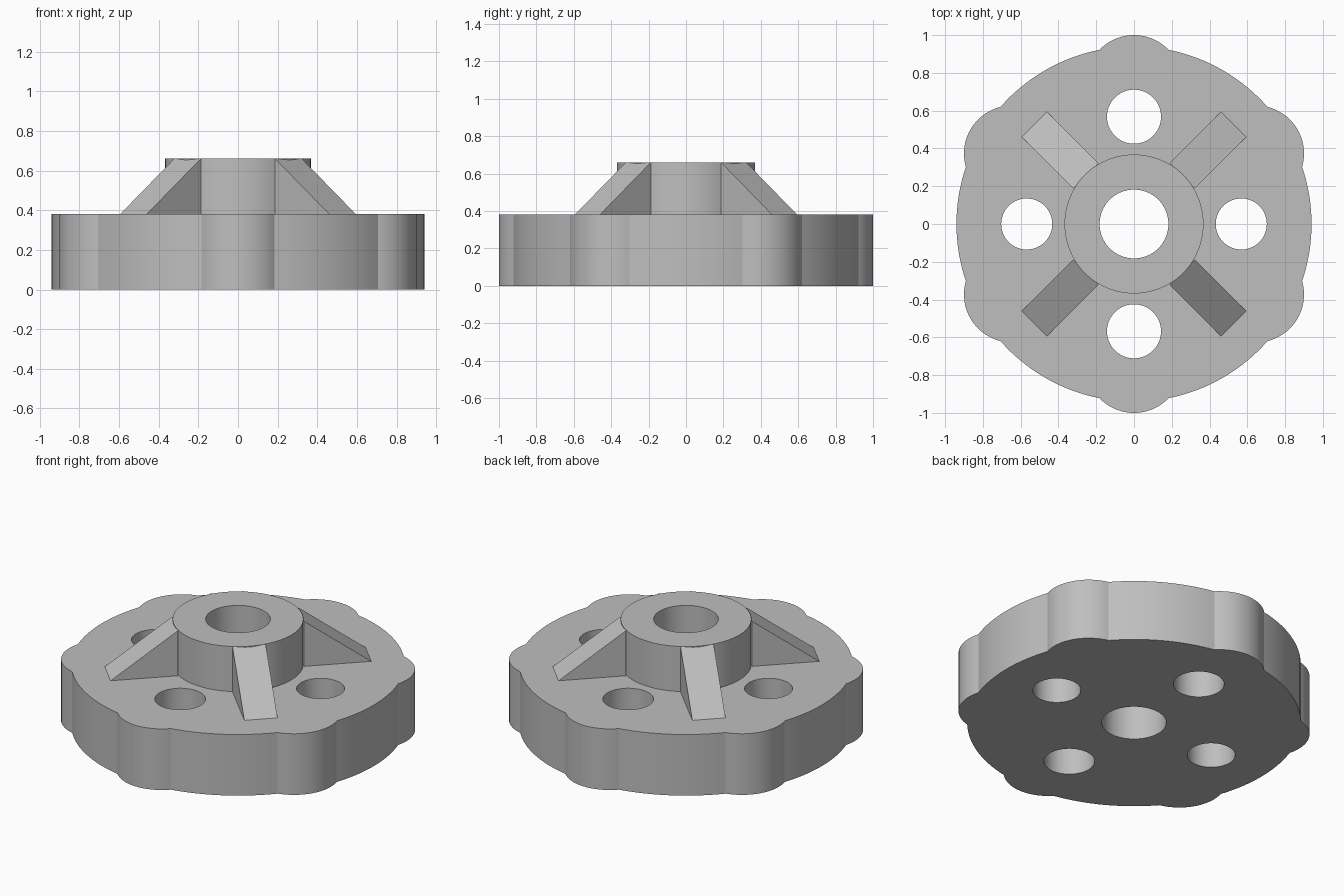
import bpy
import bmesh
from math import acos, cos, sin, sqrt, pi, radians
from mathutils import Matrix

cube = bpy.data.objects.get("Cube")
if cube:
    bpy.data.objects.remove(cube, do_unlink=True)

PLATE_R, PLATE_H = 0.94, 0.38
LOBE_D, LOBE_R = 0.746, 0.254
HUB_R, HUB_TOP, BORE_R = 0.368, 0.66, 0.182
RIB_IN, RIB_OUT, RIB_W = 0.36, 0.746, 0.19

steel = bpy.data.materials.new("plain grey")
steel.use_nodes = True
GREY = (0.52, 0.52, 0.52, 1)
steel.diffuse_color = GREY
steel.node_tree.nodes["Principled BSDF"].inputs["Base Color"].default_value = GREY


def prism(name, points, vector, matrix=None):
    """Extrude a closed outline of 3D points along a vector."""
    bm = bmesh.new()
    face = bm.faces.new([bm.verts.new(p) for p in points])
    new = bmesh.ops.extrude_face_region(bm, geom=[face], use_keep_orig=True)["geom"]
    bmesh.ops.translate(bm, vec=vector, verts=[v for v in new if isinstance(v, bmesh.types.BMVert)])
    if matrix:
        bm.transform(matrix)
    bmesh.ops.recalc_face_normals(bm, faces=bm.faces[:])
    mesh = bpy.data.meshes.new(name)
    bm.to_mesh(mesh)
    bm.free()
    mesh.materials.append(steel)
    obj = bpy.data.objects.new(name, mesh)
    bpy.context.collection.objects.link(obj)
    return obj


def cylinder(name, x, y, r, z0, z1, sides=96):
    ring = [(x + r * cos(2 * pi * i / sides), y + r * sin(2 * pi * i / sides), z0)
            for i in range(sides)]
    return prism(name, ring, (0, 0, z1 - z0))


def cut(target, cutter):
    """Bore the cutter out of the target, then discard the cutter."""
    mod = target.modifiers.new("bore", "BOOLEAN")
    mod.operation, mod.solver, mod.object = "DIFFERENCE", "EXACT", cutter
    bpy.context.view_layer.objects.active = target
    bpy.ops.object.modifier_apply(modifier=mod.name)
    bpy.data.objects.remove(cutter, do_unlink=True)


def smooth(obj):
    bpy.ops.object.select_all(action="DESELECT")
    obj.select_set(True)
    bpy.context.view_layer.objects.active = obj
    bpy.ops.object.shade_smooth_by_angle(angle=radians(20))


# Base plate outline: a disc with six rounded lobes
half = acos((PLATE_R**2 + LOBE_D**2 - LOBE_R**2) / (2 * PLATE_R * LOBE_D))
outline = []
for k in range(6):
    mid = pi / 2 + k * pi / 3
    for i in range(24):
        a = -half + 2 * half * i / 24
        r = LOBE_D * cos(a) + sqrt(LOBE_R**2 - (LOBE_D * sin(a))**2)
        outline.append((r * cos(mid + a), r * sin(mid + a), 0))
    for i in range(16):
        a = mid + half + (pi / 3 - 2 * half) * i / 16
        outline.append((PLATE_R * cos(a), PLATE_R * sin(a), 0))
plate = prism("base_plate", outline, (0, 0, PLATE_H))

# Centre bore and four bolt holes through the plate
cut(plate, cylinder("bore_cutter", 0, 0, BORE_R, -0.1, 1))
for side in (-1, 1):
    cut(plate, cylinder("side_hole_cutter", side * 0.568, 0, 0.135, -0.1, 1))
    cut(plate, cylinder("end_hole_cutter", 0, side * 0.568, 0.143, -0.1, 1))
smooth(plate)

# Raised hub with the same bore
hub = cylinder("hub", 0, 0, HUB_R, PLATE_H, HUB_TOP)
cut(hub, cylinder("hub_bore_cutter", 0, 0, BORE_R, 0, 1))
smooth(hub)

# Four sloping ribs on the diagonals
wedge = [(RIB_IN, -RIB_W / 2, PLATE_H), (RIB_OUT, -RIB_W / 2, PLATE_H),
         (RIB_IN, -RIB_W / 2, HUB_TOP)]
for i, name in enumerate(("back_left", "back_right", "front_right", "front_left")):
    prism(name + "_rib", wedge, (0, RIB_W, 0), Matrix.Rotation(pi / 4 + i * pi / 2, 4, "Z"))
